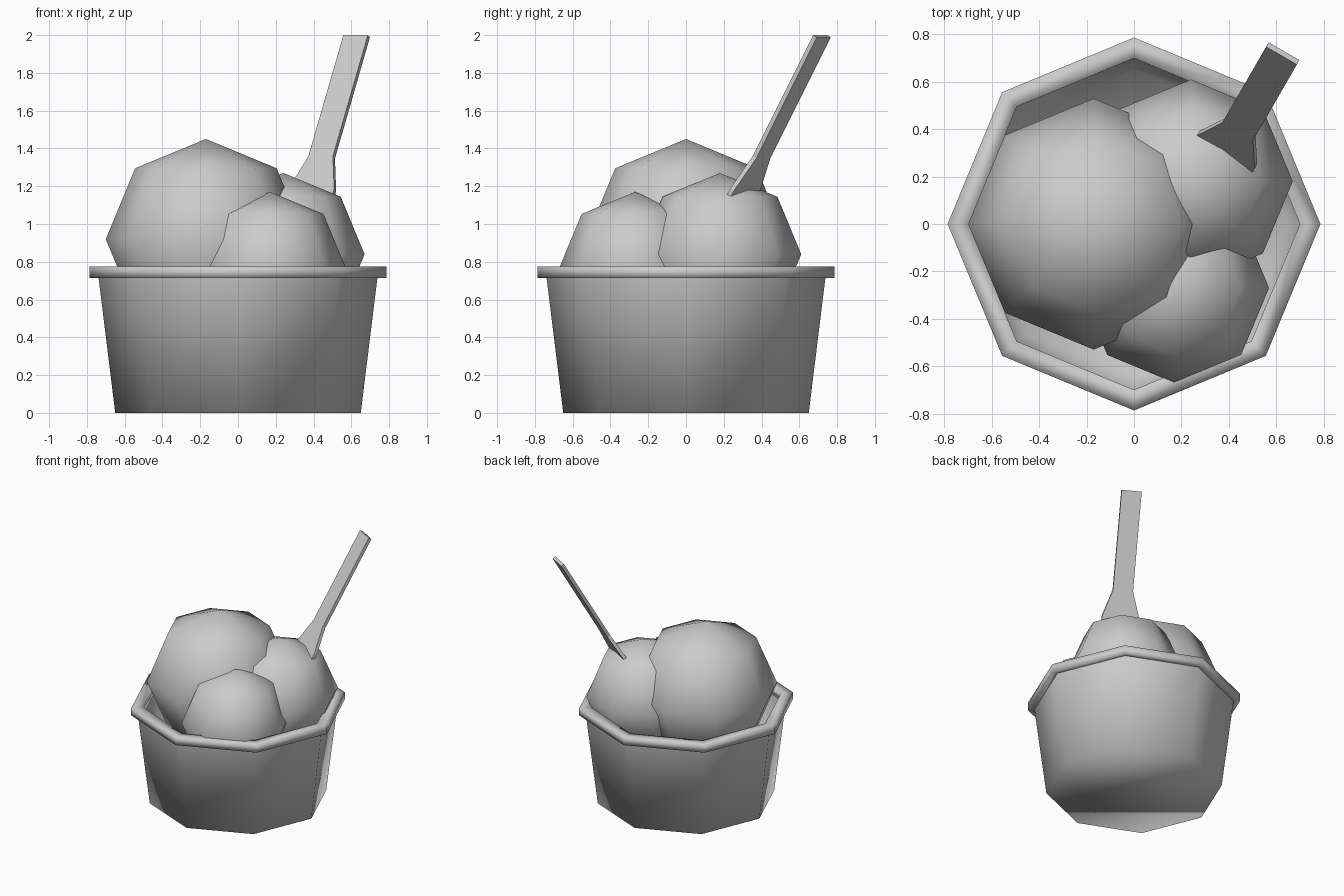
import bpy, bmesh, math
from mathutils import Matrix, Vector

if "Cube" in bpy.data.objects:
    bpy.data.objects.remove(bpy.data.objects["Cube"])

grey = bpy.data.materials.new("plain grey")
grey.use_nodes = True
grey.diffuse_color = (0.6, 0.6, 0.6, 1)
grey.node_tree.nodes["Principled BSDF"].inputs["Base Color"].default_value = (0.6, 0.6, 0.6, 1)

SIDES = 8


def add_object(name, bm, smooth=True):
    mesh = bpy.data.meshes.new(name)
    bm.to_mesh(mesh)
    bm.free()
    for face in mesh.polygons:
        face.use_smooth = smooth
    mesh.materials.append(grey)
    obj = bpy.data.objects.new(name, mesh)
    bpy.context.collection.objects.link(obj)
    return obj


def lathe(bm, profile, closed=False):
    """Sweep (radius, height) points round the z axis; returns the rings."""
    rings = []
    for r, z in profile:
        angles = [math.tau * i / SIDES for i in range(SIDES)]
        rings.append([bm.verts.new((r * math.cos(a), r * math.sin(a), z)) for a in angles])
    pairs = list(zip(rings, rings[1:]))
    if closed:
        pairs.append((rings[-1], rings[0]))
    for low, high in pairs:
        for i in range(SIDES):
            j = (i + 1) % SIDES
            bm.faces.new((low[i], low[j], high[j], high[i]))
    return rings


# Paper cup: a thin single-walled shell facing its inside
bm = bmesh.new()
rings = lathe(bm, [(0.65, 0), (0.74, 0.73)])
bm.faces.new(list(reversed(rings[0])))
bmesh.ops.reverse_faces(bm, faces=bm.faces)
add_object("cup", bm)

# Rolled rim
bm = bmesh.new()
lathe(bm, [(0.70, 0.715), (0.787, 0.715), (0.787, 0.775), (0.70, 0.775)], closed=True)
bmesh.ops.recalc_face_normals(bm, faces=bm.faces)
add_object("rim", bm)

# Three scoops
scoops = {
    "large_scoop": ((-0.17, 0, 0.92), 0.53),
    "back_scoop": ((0.24, 0.18, 0.84), 0.43),
    "front_scoop": ((0.17, -0.27, 0.77), 0.40),
}
for name, (centre, radius) in scoops.items():
    bm = bmesh.new()
    bmesh.ops.create_uvsphere(bm, u_segments=SIDES, v_segments=4, radius=radius,
                              matrix=Matrix.Translation(centre))
    add_object(name, bm)

# Flat spoon: half outline (half width, distance below the tip), given a thickness
outline = [(0.075, 0), (0.075, -0.74), (0.14, -0.94), (0.14, -1.15), (0.08, -1.25)]
outline += [(-x, z) for x, z in reversed(outline)]
bm = bmesh.new()
front = bm.faces.new([bm.verts.new((x, -0.0125, z)) for x, z in outline])
grown = bmesh.ops.extrude_face_region(bm, geom=[front], use_keep_orig=True)
moved = [v for v in grown["geom"] if isinstance(v, bmesh.types.BMVert)]
bmesh.ops.translate(bm, verts=moved, vec=Vector((0, 0.025, 0)))
bmesh.ops.recalc_face_normals(bm, faces=bm.faces)
spoon = add_object("spoon", bm, smooth=False)
spoon.location = (0.628, 0.72, 1.994)
spoon.rotation_euler = (math.radians(-30), 0, math.radians(-30))
